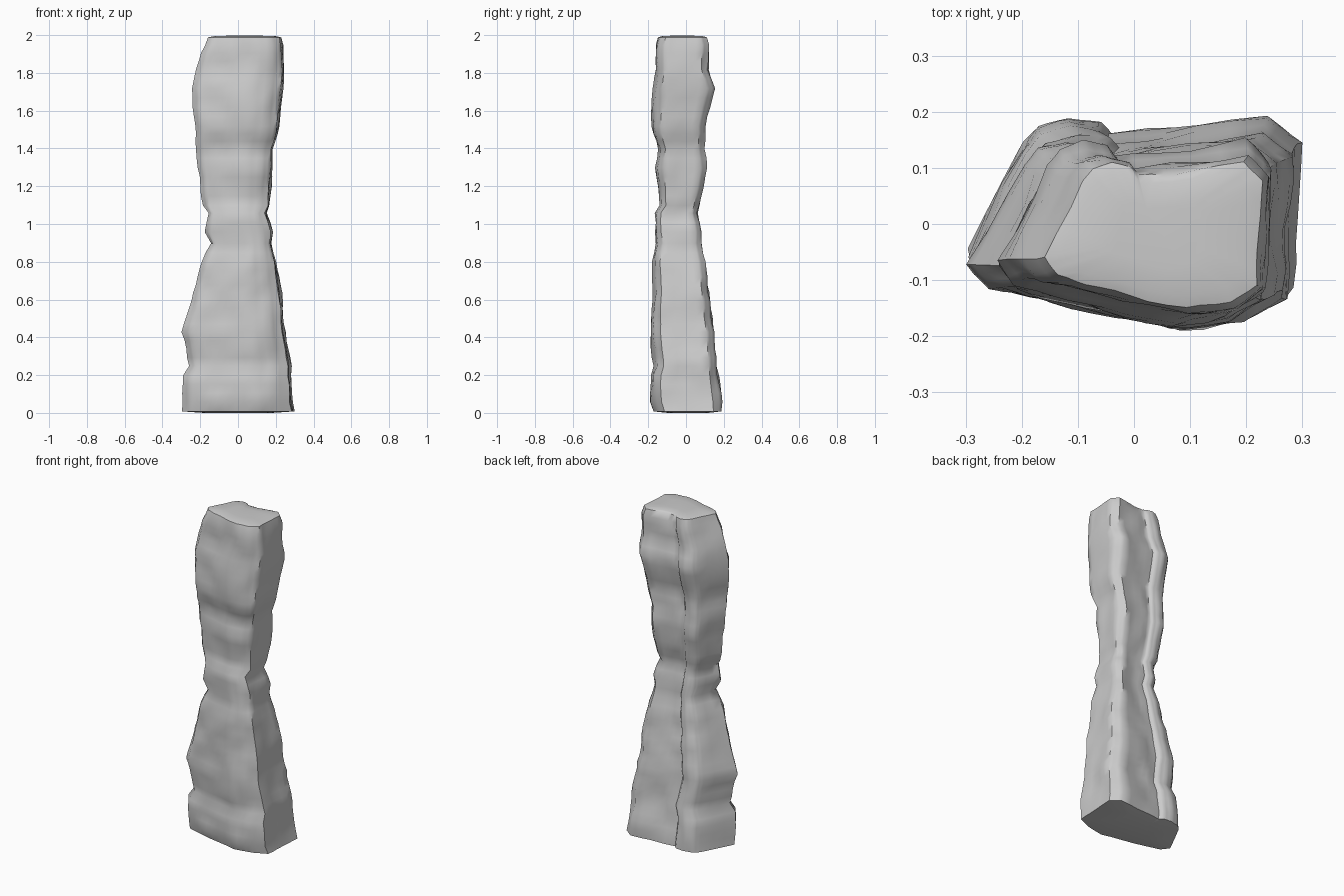
import bpy
import bmesh
from mathutils import Vector, noise

if "Cube" in bpy.data.objects:
    bpy.data.objects.remove(bpy.data.objects["Cube"], do_unlink=True)


def make_material(name, colour):
    material = bpy.data.materials.new(name)
    material.use_nodes = True
    material.diffuse_color = colour
    shader = material.node_tree.nodes["Principled BSDF"]
    shader.inputs["Base Color"].default_value = colour
    shader.inputs["Roughness"].default_value = 0.9
    return material


# Skewed stone cross-section, in percent of half width and half depth
SECTION = [(-100, -30), (-88, -55), (-62, -66), (-22, -82), (30, -99), (70, -90),
           (94, -68), (97, 0), (100, 75), (82, 100), (20, 88), (-14, 83),
           (-20, 94), (-38, 100), (-56, 92), (-66, 75)]

# Courses from the ground up, in hundredths: height, left, right, front, back
COURSES = [(1, -30, 30, -17, 19), (6, -30, 29, -19, 19), (20, -29, 28, -19, 17),
           (25, -26, 28, -17, 16), (43, -29, 25, -19, 15), (64, -24, 23, -18, 12),
           (80, -19, 20, -18, 10), (90, -15, 18, -16, 8), (96, -18, 18, -17, 8),
           (106, -16, 15, -17, 6), (110, -19, 17, -14, 7), (130, -21, 18, -16, 11),
           (140, -22, 19, -15, 10), (152, -23, 22, -18, 10), (172, -24, 24, -18, 15),
           (182, -22, 25, -16, 12), (195, -17, 24, -16, 12), (199, -16, 23, -15, 11)]

STEP = 0.045      # spacing of the in-between rings
SPLITS = 3        # points per side of the section


def lerp(a, b, t):
    return [p + (q - p) * t for p, q in zip(a, b)]


def fine_section():
    points = []
    for i, a in enumerate(SECTION):
        b = SECTION[(i + 1) % len(SECTION)]
        points += [lerp(a, b, k / SPLITS) for k in range(SPLITS)]
    return points


def fine_courses():
    rows = []
    for a, b in zip(COURSES, COURSES[1:]):
        count = max(1, round((b[0] - a[0]) / 100 / STEP))
        rows += [lerp(a, b, k / count) for k in range(count)]
    return rows + [COURSES[-1]]


def ring(bm, row, section, scale=1.0, lift=0.0):
    z, left, right, front, back = [value / 100 for value in row]
    middle = Vector(((left + right) / 2, (front + back) / 2, z + lift))
    verts = []
    for u, v in section:
        offset = Vector((u * (right - left), v * (back - front), 0)) * scale / 200
        verts.append(bm.verts.new(middle + offset))
    return verts


def bridge(bm, low, high):
    for i in range(len(low)):
        j = (i + 1) % len(low)
        bm.faces.new((low[i], low[j], high[j], high[i]))


# Rough stone pillar: lofted rings with slightly domed ends
bm = bmesh.new()
section = fine_section()
rows = fine_courses()
rings = [ring(bm, rows[0], section, 0.6, -0.008)]
rings += [ring(bm, row, section) for row in rows]
rings += [ring(bm, rows[-1], section, 0.85, 0.006), ring(bm, rows[-1], section, 0.45, 0.009)]
for low, high in zip(rings, rings[1:]):
    bridge(bm, low, high)
bm.faces.new(list(reversed(rings[0])))
bm.faces.new(rings[-1])
bmesh.ops.recalc_face_normals(bm, faces=bm.faces)
bm.normal_update()

# Chipped, weathered sides: broad dents along the surface normal
for v in bm.verts:
    normal = Vector((v.normal.x, v.normal.y, 0))
    chips = noise.noise(v.co * 9) * 0.011 + noise.noise(v.co * 19) * 0.005
    v.co += normal * chips

# Keep the feet on the ground
lowest = min(v.co.z for v in bm.verts)
for v in bm.verts:
    v.co.z -= lowest

mesh = bpy.data.meshes.new("stone_pillar")
bm.to_mesh(mesh)
bm.free()
pillar = bpy.data.objects.new("stone_pillar", mesh)
bpy.context.collection.objects.link(pillar)
mesh.materials.append(make_material("pale grey stone", (0.6, 0.6, 0.6, 1)))

# Smooth stone with crisp breaks
bpy.ops.object.select_all(action="DESELECT")
pillar.select_set(True)
bpy.context.view_layer.objects.active = pillar
bpy.ops.object.shade_smooth_by_angle(angle=0.9)
